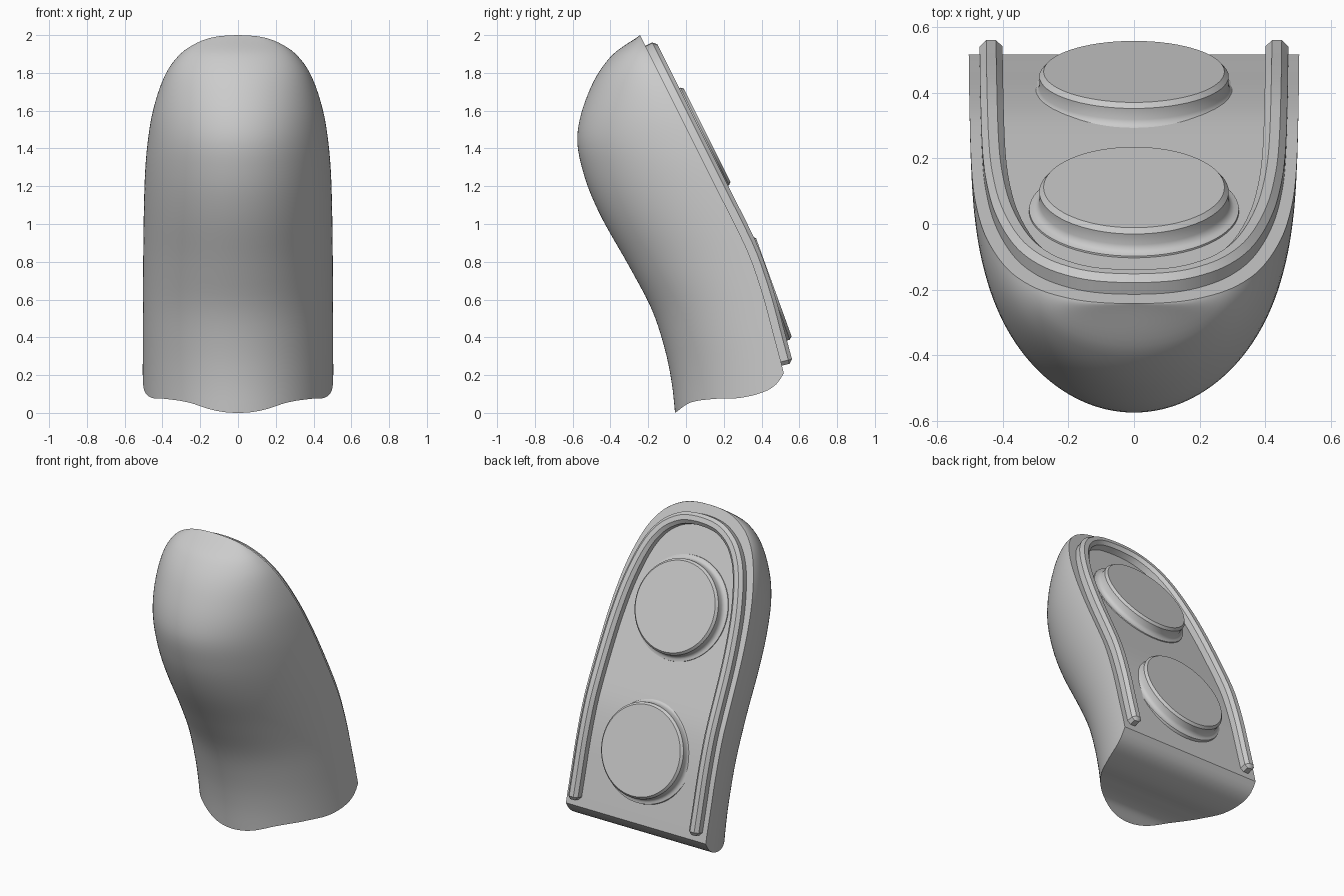
import bpy, bmesh, math
from mathutils import Vector, Matrix

if "Cube" in bpy.data.objects:
    bpy.data.objects.remove(bpy.data.objects["Cube"], do_unlink=True)

grey = bpy.data.materials.new("plain grey")
grey.use_nodes = True
GREY = (0.6, 0.6, 0.6, 1)
grey.diffuse_color = GREY
grey.node_tree.nodes["Principled BSDF"].inputs["Base Color"].default_value = GREY


def curve(points):
    """Smooth function through (input, output) points in rising order."""
    n = len(points)

    def slope(i):
        a, b = points[max(i - 1, 0)], points[min(i + 1, n - 1)]
        return (b[1] - a[1]) / (b[0] - a[0])

    def value(t):
        t = min(max(t, points[0][0]), points[-1][0])
        i = next(k for k in range(n - 1) if t <= points[k + 1][0])
        (a, p), (b, q) = points[i], points[i + 1]
        d = b - a
        u = (t - a) / d
        return ((2*u**3 - 3*u*u + 1) * p + (u**3 - 2*u*u + u) * d * slope(i)
                + (3*u*u - 2*u**3) * q + (u**3 - u*u) * d * slope(i + 1))
    return value


def finish(name, bm, angle=32):
    bmesh.ops.remove_doubles(bm, verts=bm.verts, dist=1e-5)
    bmesh.ops.recalc_face_normals(bm, faces=bm.faces)
    mesh = bpy.data.meshes.new(name)
    bm.to_mesh(mesh)
    bm.free()
    mesh.materials.append(grey)
    obj = bpy.data.objects.new(name, mesh)
    bpy.context.collection.objects.link(obj)
    bpy.ops.object.select_all(action='DESELECT')
    obj.select_set(True)
    bpy.context.view_layer.objects.active = obj
    bpy.ops.object.shade_smooth_by_angle(angle=math.radians(angle))
    return obj


# Side profiles (y by z), half width (by root of depth below the tip), underside (z by y)
back_y = curve([(0, .565), (.23, .513), (.4, .468), (.6, .415), (.785, .355),
                (.9, .307), (1.2, .157), (1.6, -.043), (2, -.243)])
front_y = curve([(0, -.058), (.15, -.074), (.33, -.11), (.545, -.18), (.767, -.296),
                 (1.05, -.455), (1.26, -.54), (1.47, -.575), (1.71, -.51),
                 (1.89, -.395), (2, -.243)])
root_width = curve([(0, 0), (.1, .125), (.224, .235), (.316, .305), (.447, .38),
                    (.632, .45), (.775, .482), (.894, .495), (1.1, .502), (1.42, .505)])
under_z = curve([(-.058, 0), (.02, .053), (.15, .074), (.29, .08), (.42, .114),
                 (.487, .16), (.515, .21)])


def half_width(z):
    return root_width(math.sqrt(max(2 - z, 0)))


# Body: half-ellipse sections with a flat back, trimmed by the curved underside
COLS, ROWS = 72, 56
bm = bmesh.new()
grid = []
for i in range(COLS + 1):
    a = math.pi * i / COLS

    def depth_y(z):
        return back_y(z) - (back_y(z) - front_y(z)) * math.sin(a)

    base = .1
    for _ in range(25):
        base = .5 * (base + under_z(depth_y(base)))
    column = []
    for j in range(ROWS + 1):
        z = 2 - (2 - base) * (1 - j / ROWS) ** 1.7
        column.append(bm.verts.new((half_width(z) * math.cos(a), depth_y(z), z)))
    grid.append(column)
for i in range(COLS + 1):
    left, right = grid[i], grid[(i + 1) % (COLS + 1)]
    for j in range(ROWS):
        bm.faces.new((left[j], right[j], right[j + 1], left[j + 1]))
for i in range(COLS // 2):
    ring = [grid[i][0], grid[i + 1][0], grid[COLS - i - 1][0], grid[COLS - i][0]]
    bm.faces.new(list(dict.fromkeys(ring)))
bmesh.ops.dissolve_degenerate(bm, dist=1e-5, edges=bm.edges)
finish("body", bm)


# Raised rail: chamfered section swept round the back in an arch
TOP, END, STEPS = 1.912, .25, 48


def rail_point(t):
    z = TOP - (TOP - END) * t * t
    x = .865 * half_width(z + 2 - TOP)
    return Vector((math.copysign(x, t), back_y(z), z))


section = [(-.035, -.02), (-.035, .04), (-.015, .06), (.015, .06), (.035, .04), (.035, -.02)]
tapered = [(s * .5, min(h, .042)) for s, h in section]
bm = bmesh.new()
rings = []
params = [k / STEPS for k in range(-STEPS, STEPS + 1)]
stations = [(-1, tapered)] + [(t * .994, section) for t in params] + [(1, tapered)]
for t, shape in stations:
    p = rail_point(t)
    e = .004
    along = (rail_point(t + e) - rail_point(t - e)).normalized()
    lean = (back_y(p.z + .02) - back_y(p.z - .02)) / .04
    out = Vector((0, 1, -lean)).normalized()
    side = along.cross(out).normalized()
    rings.append([bm.verts.new(p + side * s + out * h) for s, h in shape])
for r, q in zip(rings, rings[1:]):
    for k in range(len(section)):
        m = (k + 1) % len(section)
        bm.faces.new((r[k], r[m], q[m], q[k]))
bm.faces.new(rings[0])
bm.faces.new(rings[-1])
finish("arched_rail", bm, 30)


# Round pads: turned profile with a chamfered rim and a filleted foot
def pad(name, top_centre, axis):
    profile = [(.325, -.04), (.32, 0), (.306, .003), (.296, .01), (.289, .024),
               (.289, .06), (.276, .075), (0, .075)]
    bm = bmesh.new()
    verts = [bm.verts.new((r, 0, h)) for r, h in profile]
    edges = [bm.edges.new(pair) for pair in zip(verts, verts[1:])]
    bmesh.ops.spin(bm, geom=verts + edges, cent=(0, 0, 0), axis=(0, 0, 1),
                   angle=math.tau, steps=64)
    axis = Vector(axis).normalized()
    turn = axis.to_track_quat('Z', 'X').to_matrix().to_4x4()
    place = Matrix.Translation(Vector(top_centre) - axis * .075) @ turn
    bmesh.ops.transform(bm, matrix=place, verts=bm.verts)
    finish(name, bm, 35)


pad("upper_pad", (0, .112, 1.47), (0, .894, .447))
pad("lower_pad", (0, .465, .665), (0, .94, .34))
